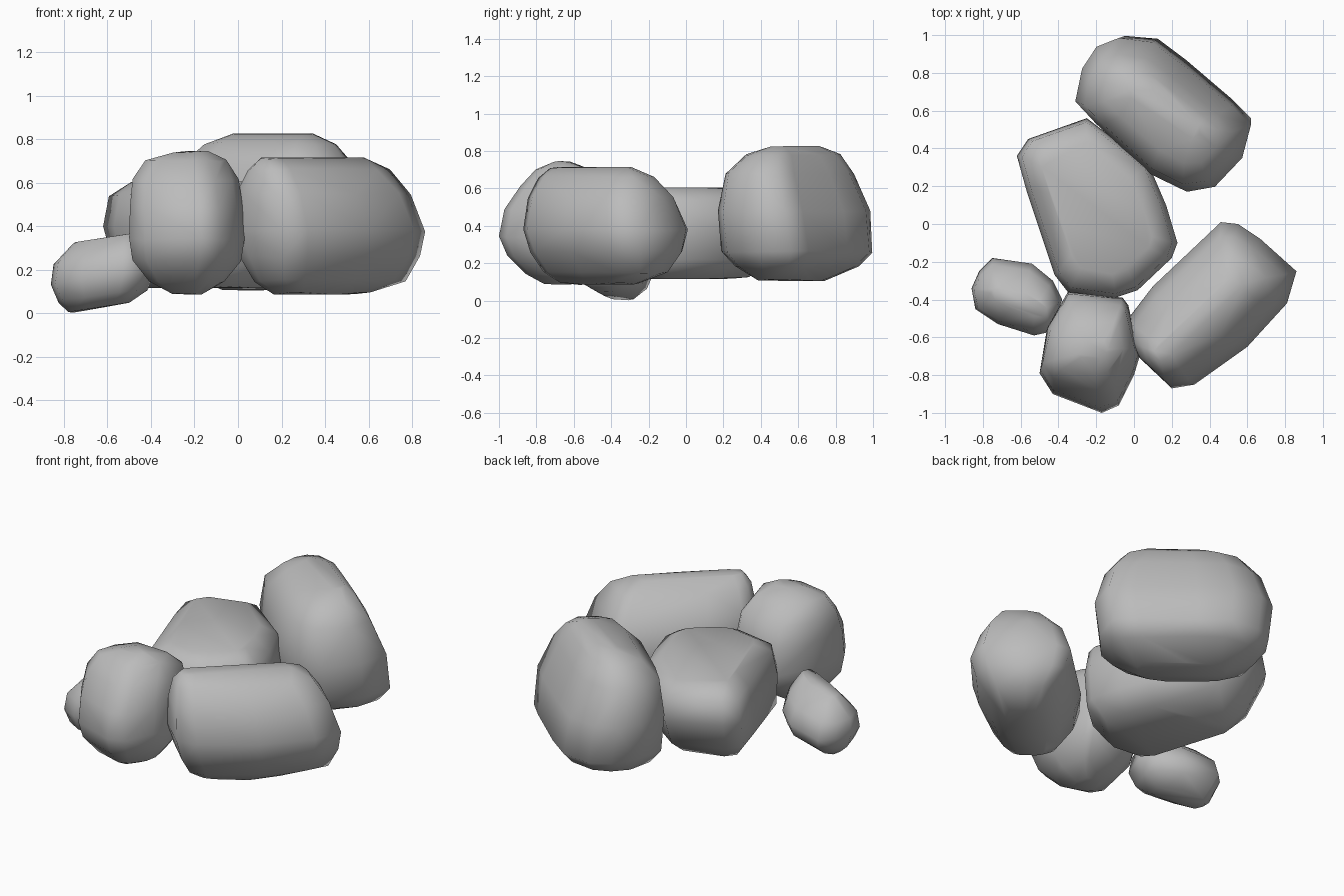
import bpy
import bmesh
import math
import random
from mathutils import Vector

random.seed(4)

default_cube = bpy.data.objects.get("Cube")
if default_cube:
    bpy.data.objects.remove(default_cube, do_unlink=True)

# Single stone colour
stone = bpy.data.materials.new("stone_grey")
stone.use_nodes = True
stone_colour = (0.5, 0.5, 0.5, 1)
stone.diffuse_color = stone_colour
stone.node_tree.nodes["Principled BSDF"].inputs["Base Color"].default_value = stone_colour


def make_rock(name, yaw, outline, layers, tilt=0):
    """Hull a plan outline, shrunk per layer along and across its long axis.

    Each layer holds: height, scale along, scale across, shift along, shift across.
    """
    along = Vector((math.cos(math.radians(yaw)), math.sin(math.radians(yaw))))
    across = Vector((-along.y, along.x))
    points = [Vector(point) for point in outline]
    low = Vector((min(p.x for p in points), min(p.y for p in points)))
    high = Vector((max(p.x for p in points), max(p.y for p in points)))
    centre = (low + high) / 2

    bm = bmesh.new()
    for height, scale_along, scale_across, shift_along, shift_across in layers:
        for point in points:
            u = (point - centre).dot(along) * scale_along + shift_along
            v = (point - centre).dot(across) * scale_across + shift_across
            place = centre + along * u + across * v
            rough = random.uniform(-0.006, 0.006)
            bm.verts.new((place.x, place.y, height + tilt * u + rough))

    # Wrap the layers in a faceted skin and drop the points left inside
    hull = bmesh.ops.convex_hull(bm, input=bm.verts[:])
    inside = {g for g in hull["geom_interior"] if isinstance(g, bmesh.types.BMVert)}
    inside.update(v for v in bm.verts if not v.link_faces)
    bmesh.ops.delete(bm, geom=list(inside), context="VERTS")
    bmesh.ops.recalc_face_normals(bm, faces=bm.faces[:])
    for face in bm.faces:
        face.smooth = True

    mesh = bpy.data.meshes.new(name)
    bm.to_mesh(mesh)
    bm.free()
    mesh.materials.append(stone)
    rock = bpy.data.objects.new(name, mesh)
    bpy.context.scene.collection.objects.link(rock)
    return rock


# Tall rock at the back, leaning in towards its crown
make_rock(
    "back_rock", -35,
    [(-0.31, 0.65), (-0.27, 0.83), (-0.19, 0.95), (-0.07, 1), (0.11, 0.98),
     (0.27, 0.86), (0.53, 0.64), (0.63, 0.54), (0.58, 0.36), (0.43, 0.2),
     (0.28, 0.17), (0.09, 0.26), (-0.2, 0.53)],
    [(0.11, 0.5, 0.35, 0, -0.03), (0.18, 0.82, 0.78, 0, 0.01),
     (0.26, 0.95, 1, 0, 0.01), (0.48, 1, 0.96, 0, -0.01),
     (0.68, 0.88, 0.77, 0, -0.04), (0.78, 0.7, 0.5, 0, -0.02),
     (0.82, 0.45, 0.2, 0, 0.01)])

# Low flat-topped rock in the middle
make_rock(
    "middle_rock", -65,
    [(-0.62, 0.36), (-0.56, 0.45), (-0.25, 0.56), (0.08, 0.31), (0.17, 0.1),
     (0.23, -0.1), (0.2, -0.18), (0.02, -0.35), (-0.1, -0.39),
     (-0.35, -0.36), (-0.42, -0.27), (-0.47, -0.05), (-0.57, 0.18)],
    [(0.12, 0.68, 0.7, 0.07, -0.02), (0.22, 0.87, 0.94, 0.05, -0.01),
     (0.4, 1, 1, 0, 0), (0.54, 0.96, 0.92, 0, 0),
     (0.6, 0.75, 0.65, 0, 0)])

# Long ridged rock at the front, on the model's left
make_rock(
    "front_left_rock", 43,
    [(0.46, 0.01), (0.55, 0), (0.67, -0.08), (0.86, -0.25), (0.81, -0.42),
     (0.6, -0.65), (0.32, -0.85), (0.2, -0.87), (0.02, -0.7),
     (-0.03, -0.6), (-0.03, -0.5), (0.1, -0.33)],
    [(0.09, 0.55, 0.35, -0.04, 0), (0.15, 0.84, 0.62, 0.01, 0),
     (0.26, 0.95, 0.88, 0.01, 0), (0.38, 1, 1, 0, 0),
     (0.55, 0.93, 0.82, -0.03, 0), (0.66, 0.82, 0.5, -0.06, 0),
     (0.71, 0.66, 0.18, -0.1, 0)])

# Upright rock at the front
make_rock(
    "front_rock", -82,
    [(-0.5, -0.79), (-0.43, -0.9), (-0.17, -1), (-0.08, -0.96),
     (0, -0.8), (0.03, -0.7), (-0.03, -0.43), (-0.06, -0.39),
     (-0.35, -0.36), (-0.46, -0.55)],
    [(0.09, 0.25, 0.25, 0, 0), (0.14, 0.55, 0.65, 0, 0),
     (0.24, 0.86, 0.94, 0, 0), (0.34, 1, 1, 0, 0),
     (0.49, 0.94, 0.98, -0.01, 0), (0.61, 0.74, 0.92, -0.03, 0),
     (0.7, 0.45, 0.7, -0.02, 0), (0.74, 0.15, 0.3, -0.01, 0.02)])

# Small tilted rock on the model's right
make_rock(
    "small_rock", -20,
    [(-0.86, -0.34), (-0.82, -0.25), (-0.75, -0.18), (-0.54, -0.21),
     (-0.43, -0.3), (-0.38, -0.4), (-0.44, -0.57), (-0.53, -0.59),
     (-0.72, -0.53), (-0.84, -0.45)],
    [(0.03, 0.6, 0.42, -0.02, 0), (0.08, 0.85, 0.86, 0, 0),
     (0.16, 1, 1, 0, 0), (0.25, 0.94, 0.84, 0, -0.01),
     (0.34, 0.65, 0.28, 0.02, -0.02)], tilt=0.14)
